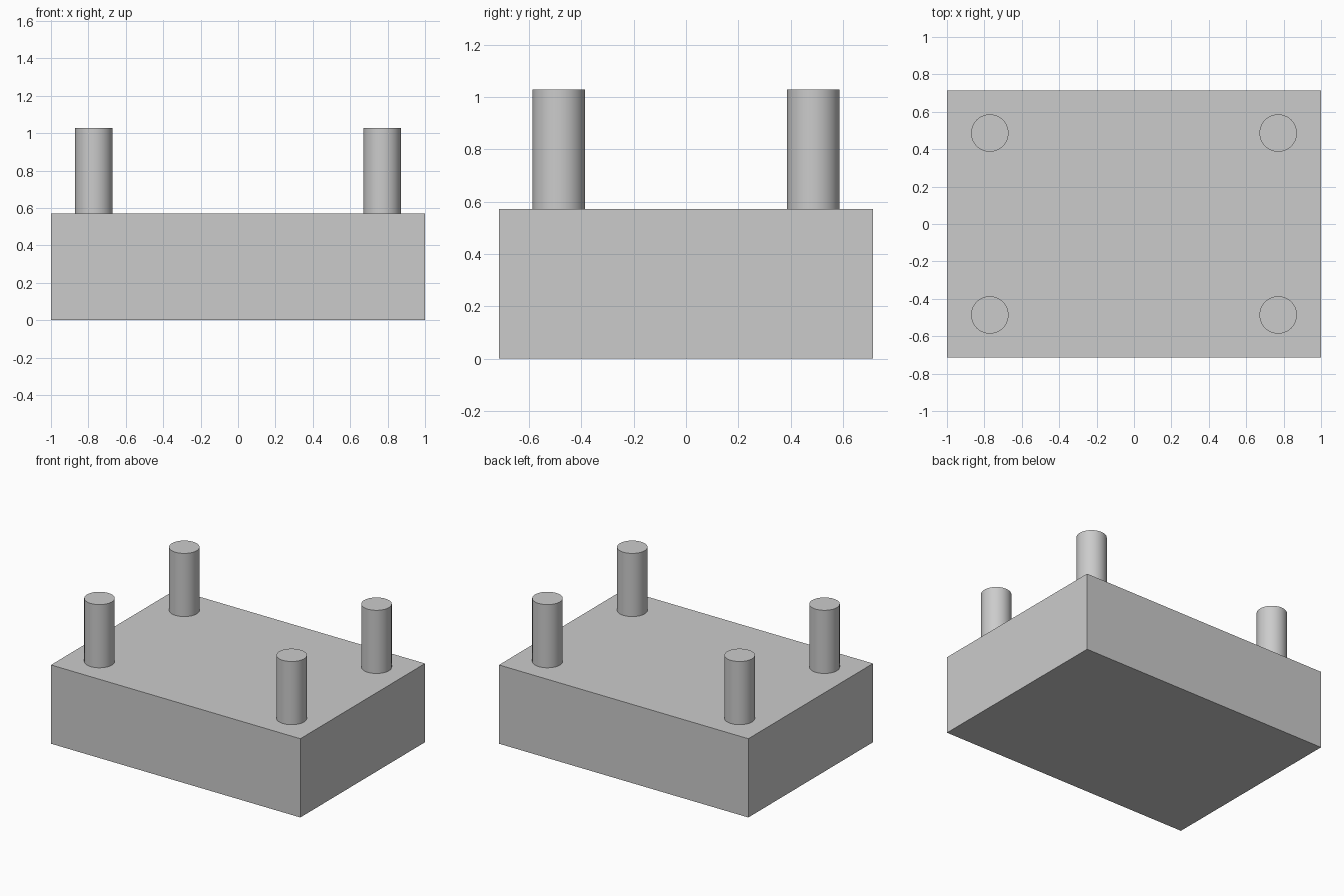
import bpy
import math

cube = bpy.data.objects.get("Cube")
if cube:
    bpy.data.objects.remove(cube, do_unlink=True)

HALF_X, HALF_Y, BASE_H = 1.0, 0.714, 0.571
PEG_X, PEG_Y, PEG_R, PEG_TOP = 0.771, 0.486, 0.1, 1.029

# Single grey colour
grey = bpy.data.materials.new("light grey")
grey.use_nodes = True
colour = (0.6, 0.6, 0.6, 1)
grey.diffuse_color = colour
grey.node_tree.nodes["Principled BSDF"].inputs["Base Color"].default_value = colour


def finish(name):
    obj = bpy.context.object
    obj.name = name
    obj.data.materials.append(grey)
    return obj


# Block body
bpy.ops.mesh.primitive_cube_add(size=2, location=(0, 0, BASE_H / 2))
body = finish("base_block")
body.scale = (HALF_X, HALF_Y, BASE_H / 2)
bpy.ops.object.transform_apply(location=False, rotation=False, scale=True)

# Four round pegs standing near the corners
for x_name, sx in (("left", 1), ("right", -1)):
    for y_name, sy in (("front", -1), ("back", 1)):
        bpy.ops.mesh.primitive_cylinder_add(
            vertices=64, radius=PEG_R, depth=PEG_TOP - BASE_H,
            location=(sx * PEG_X, sy * PEG_Y, (PEG_TOP + BASE_H) / 2))
        finish(f"{y_name}_{x_name}_peg")
        bpy.ops.object.shade_smooth_by_angle(angle=math.radians(30))
